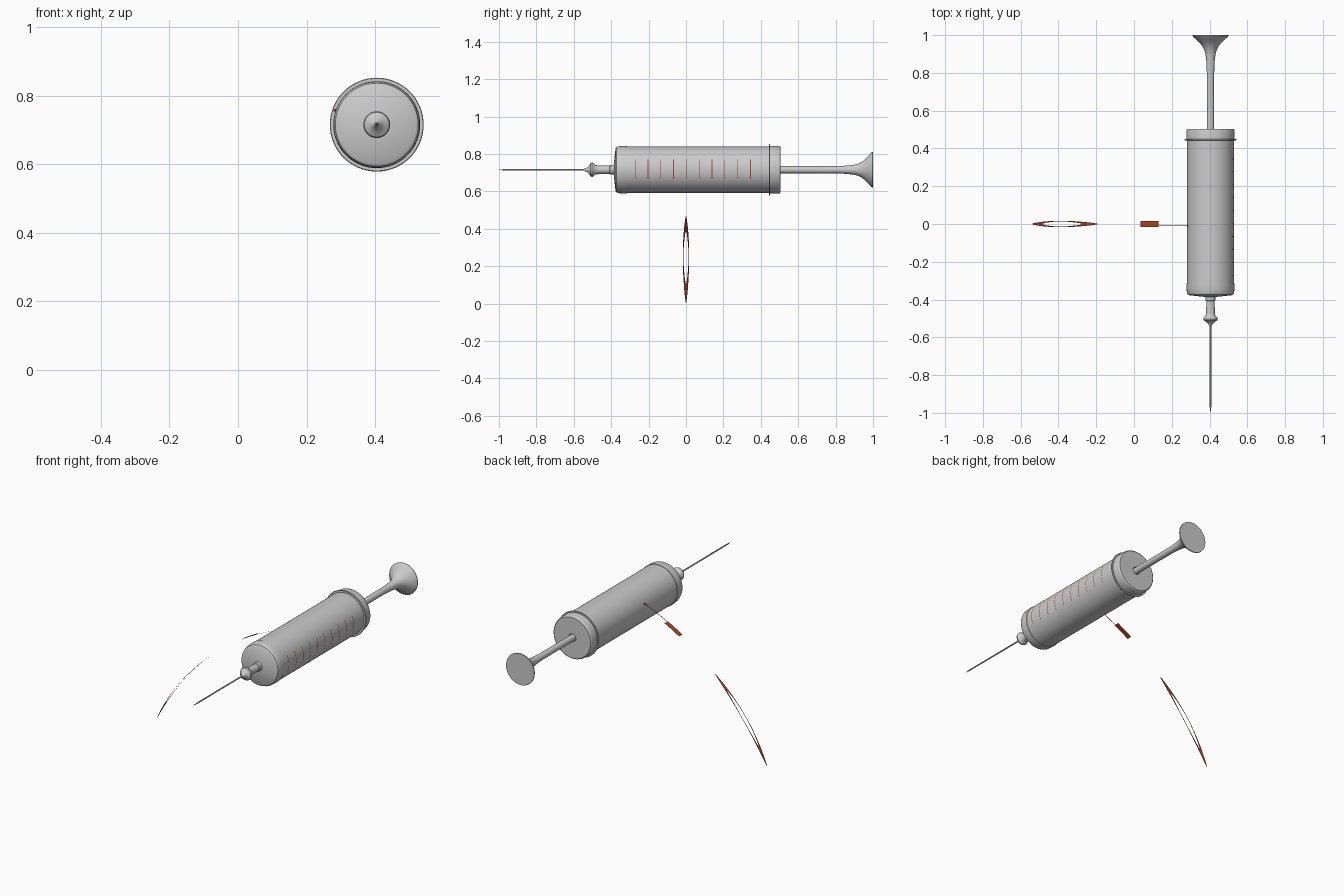
import bpy, bmesh
from math import sin, cos, pi, radians
from mathutils import Vector, Matrix

if "Cube" in bpy.data.objects:
    bpy.data.objects.remove(bpy.data.objects["Cube"])

CX, CZ = 0.405, 0.716            # syringe axis, running along y
red = bpy.data.materials.new("rust_red")
red.diffuse_color = (0.42, 0.06, 0.02, 1)
red.use_nodes = True
red.node_tree.nodes["Principled BSDF"].inputs["Base Color"].default_value = red.diffuse_color


def finish(bm, name, mat=None, recalc=True):
    if recalc:
        bmesh.ops.recalc_face_normals(bm, faces=bm.faces)
    me = bpy.data.meshes.new(name)
    bm.to_mesh(me)
    bm.free()
    ob = bpy.data.objects.new(name, me)
    bpy.context.collection.objects.link(ob)
    if mat:
        me.materials.append(mat)
    bpy.ops.object.select_all(action='DESELECT')
    ob.select_set(True)
    bpy.context.view_layer.objects.active = ob
    bpy.ops.object.shade_smooth_by_angle(angle=radians(35))
    return ob


def lathe(name, profile, steps=64):
    """Spin (y, radius) points round the syringe axis."""
    bm = bmesh.new()
    vs = [bm.verts.new((CX + r, y, CZ)) for y, r in profile]
    es = [bm.edges.new(p) for p in zip(vs, vs[1:])]
    bmesh.ops.spin(bm, geom=vs + es, cent=(CX, 0, CZ), axis=(0, 1, 0),
                   angle=2 * pi, steps=steps, use_duplicate=False)
    bmesh.ops.remove_doubles(bm, verts=bm.verts, dist=1e-5)
    return finish(bm, name)


# barrel with slightly thicker front collar
lathe("barrel", [(-0.388, 0), (-0.386, 0.03), (-0.377, 0.113), (-0.372, 0.121),
                 (-0.362, 0.125), (-0.34, 0.127), (-0.316, 0.127),
                 (-0.315, 0.1245), (0.45, 0.1245), (0.45, 0)])
# rear flange ring and cap
lathe("flange", [(0.443, 0.12), (0.443, 0.135), (0.445, 0.137),
                 (0.448, 0.137), (0.45, 0.135), (0.45, 0.12)])
lathe("rear_cap", [(0.445, 0), (0.445, 0.128), (0.495, 0.128), (0.501, 0.126),
                   (0.504, 0.122), (0.504, 0.024), (0.497, 0.02), (0.497, 0)])
# plunger with trumpet-shaped thumb rest
lathe("plunger", [(0.49, 0), (0.49, 0.019), (0.80, 0.0195), (0.86, 0.022),
                  (0.895, 0.026), (0.92, 0.032), (0.94, 0.042), (0.96, 0.058),
                  (0.98, 0.079), (0.99, 0.091), (0.996, 0.095), (1.0, 0.094),
                  (1.0, 0)], 48)
# needle hub
lathe("needle_hub", [(-0.38, 0), (-0.38, 0.028), (-0.392, 0.026), (-0.405, 0.026),
                     (-0.408, 0.022), (-0.47, 0.023), (-0.485, 0.026),
                     (-0.495, 0.036), (-0.502, 0.039), (-0.51, 0.036),
                     (-0.518, 0.023), (-0.53, 0.011), (-0.545, 0.006),
                     (-0.545, 0)], 40)
lathe("needle", [(-0.53, 0), (-0.53, 0.0045), (-0.97, 0.004), (-1.0, 0.0005),
                 (-1.0, 0)], 16)

# graduation marks on the right side of the barrel
for i in range(10):
    y, n, r = -0.272 + 0.0685 * i, 12, 0.1255
    bm = bmesh.new()
    rows = []
    for k in range(n + 1):
        a = radians(-23 + 49 * k / n)
        rows.append([bm.verts.new((CX + r * cos(a), y + d, CZ + r * sin(a)))
                     for d in (-0.0018, 0.0018)])
    for p, q in zip(rows, rows[1:]):
        bm.faces.new((p[0], p[1], q[1], q[0]))
    finish(bm, f"graduation_mark_{i + 1}", red)


# red marks: flat strips following one large arc in the xz plane
def on_arc(deg, y):
    a = radians(deg)
    return (0.823 + 1.514 * cos(a), y, -0.656 + 1.514 * sin(a))


def arc_strip(bm, a0, a1, lo, hi, n):
    rows = []
    for k in range(n + 1):
        t = k / n
        rows.append([bm.verts.new(on_arc(a0 + (a1 - a0) * t, f(t))) for f in (lo, hi)])
    for p, q in zip(rows, rows[1:]):
        bm.faces.new((p[0], p[1], q[1], q[0]))


# hollow lens with solid pointed ends
A0, A1 = 154.3, 132.0
def width(t): return 0.017 * max(sin(pi * t), 1e-4) ** 0.7
def hole(t):
    s = (t - 0.2) / 0.6
    return (width(t) - 0.0035) * max(0, 1 - (2 * s - 1) ** 2) ** 0.5 if 0 < s < 1 else 0
bm = bmesh.new()
for s in (-1, 1):
    arc_strip(bm, A0, A1, lambda t: s * hole(t), lambda t: s * width(t), 60)
bmesh.ops.remove_doubles(bm, verts=bm.verts, dist=1e-5)
finish(bm, "lens_ring", red)

# flag with a thin tail that reaches the barrel
bm = bmesh.new()
arc_strip(bm, 121.4, 117.2, lambda t: -0.015, lambda t: 0.016, 10)
finish(bm, "flag", red)
bm = bmesh.new()
arc_strip(bm, 117.2, 110.8, lambda t: -0.0115, lambda t: -0.0075, 14)
finish(bm, "tail", red)

# small bead where the tail meets the barrel
bm = bmesh.new()
bmesh.ops.create_uvsphere(bm, u_segments=12, v_segments=8, radius=0.004,
                          matrix=Matrix.Translation(Vector(on_arc(110.9, -0.0095))))
finish(bm, "tail_bead", red)
